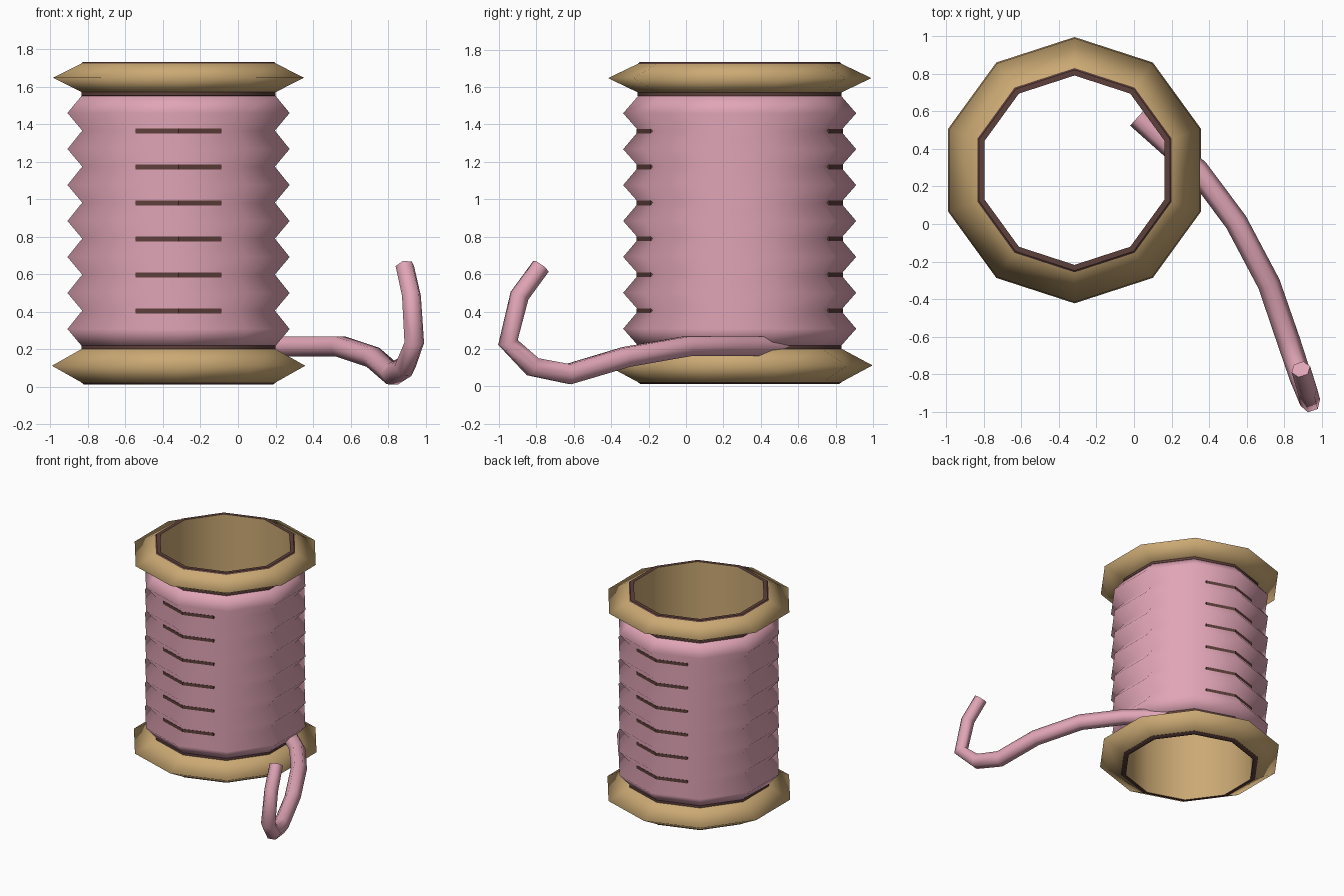
import bpy, bmesh, math

if "Cube" in bpy.data.objects:
    bpy.data.objects.remove(bpy.data.objects["Cube"])

CX, CY, SIDES = -0.317, 0.287, 10


def material(name, rgb):
    m = bpy.data.materials.new(name)
    m.diffuse_color = (*rgb, 1)
    m.use_nodes = True
    m.node_tree.nodes["Principled BSDF"].inputs["Base Color"].default_value = m.diffuse_color
    return m


TAN = material("tan wood", (0.60, 0.40, 0.175))
BROWN = material("dark brown", (0.110, 0.050, 0.043))
PINK = material("pink thread", (0.75, 0.375, 0.47))


def finish(name, bm, mats, smooth=True):
    bmesh.ops.recalc_face_normals(bm, faces=bm.faces)
    me = bpy.data.meshes.new(name)
    for f in bm.faces:
        f.smooth = smooth
    bm.to_mesh(me)
    bm.free()
    for m in mats:
        me.materials.append(m)
    ob = bpy.data.objects.new(name, me)
    bpy.context.collection.objects.link(ob)
    return ob


def lathe(name, profile, mats, closed=False, slots=None):
    """Turn an (r, z) profile into a ten-sided ring about the spool axis."""
    bm = bmesh.new()
    rings = []
    for k in range(SIDES):
        a = math.pi / 2 + k * math.tau / SIDES
        rings.append([bm.verts.new((CX + r * math.cos(a), CY + r * math.sin(a), z))
                      for r, z in profile])
    n = len(profile)
    for k in range(SIDES):
        a, b = rings[k], rings[(k + 1) % SIDES]
        for i in range(n if closed else n - 1):
            j = (i + 1) % n
            f = bm.faces.new((a[i], b[i], b[j], a[j]))
            f.material_index = slots.get(i, 0) if slots else 0
    return finish(name, bm, mats)


# hollow core: brown rims and collars, tan bore (last profile segment)
core = lathe("core_tube", [(0.505, 0.012), (0.53, 0.012), (0.545, 0.022), (0.545, 0.222),
                           (0.53, 0.226), (0.53, 1.55), (0.545, 1.552), (0.545, 1.724),
                           (0.535, 1.733), (0.505, 1.733)],
             [BROWN, TAN], closed=True, slots={9: 1})
bpy.context.view_layer.objects.active = core
core.select_set(True)
bpy.ops.object.shade_smooth_by_angle(angle=math.radians(40))
core.select_set(False)

# end flanges
lathe("bottom_flange", [(0.535, 0.018), (0.71, 0.112), (0.535, 0.206)], [TAN])
lathe("top_flange", [(0.535, 1.567), (0.704, 1.648), (0.535, 1.729)], [TAN])

# wound thread: seven ridges
Z0, PITCH, TURNS = 0.212, 0.192, 7
prof = [(0.53, Z0)]
for t in range(TURNS):
    z = Z0 + t * PITCH
    prof += [(0.54, z + 0.002), (0.623, z + PITCH / 2)]
prof += [(0.54, Z0 + TURNS * PITCH), (0.53, Z0 + TURNS * PITCH + 0.002)]
lathe("wound_thread", prof, [PINK])

# dark gaps between ridges at the front and back corners
bm = bmesh.new()
W, H = 0.23, 0.013
drop = W * math.tan(math.pi / SIDES)
for t in range(1, TURNS):
    z = Z0 + t * PITCH
    for s in (-1, 1):
        rows = []
        for r, dz in ((0.53, -H), (0.552, -H), (0.552, H), (0.53, H)):
            rows.append([bm.verts.new((CX + x, CY + s * (r - d), z + dz))
                         for x, d in ((-W, drop), (0, 0), (W, drop))])
        for i in range(4):
            a, b = rows[i], rows[(i + 1) % 4]
            for k in range(2):
                bm.faces.new((a[k], a[k + 1], b[k + 1], b[k]))
        for k in (0, 2):
            bm.faces.new([row[k] for row in rows])
finish("thread_gaps", bm, [BROWN], smooth=False)

# loose thread end: hexagonal tube along a path
path = [(0.02, 0.57, 0.215, 0.061), (0.34, 0.285, 0.215, 0.061), (0.545, 0.01, 0.215, 0.061),
        (0.72, -0.32, 0.157, 0.061), (0.825, -0.625, 0.066, 0.062), (0.89, -0.82, 0.105, 0.06),
        (0.94, -0.952, 0.235, 0.055), (0.925, -0.89, 0.485, 0.053), (0.89, -0.775, 0.642, 0.052)]
cu = bpy.data.curves.new("loose_thread", 'CURVE')
cu.dimensions = '3D'
cu.bevel_depth = 1.0
cu.bevel_resolution = 1
cu.use_fill_caps = True
sp = cu.splines.new('POLY')
sp.points.add(len(path) - 1)
for p, (x, y, z, r) in zip(sp.points, path):
    p.co = (x, y, z, 1)
    p.radius = r
sp.use_smooth = True
cu.materials.append(PINK)
tail = bpy.data.objects.new("loose_thread", cu)
bpy.context.collection.objects.link(tail)
bpy.context.view_layer.objects.active = tail
tail.select_set(True)
bpy.ops.object.convert(target='MESH')
bpy.ops.object.shade_smooth_by_angle(angle=math.radians(65))
